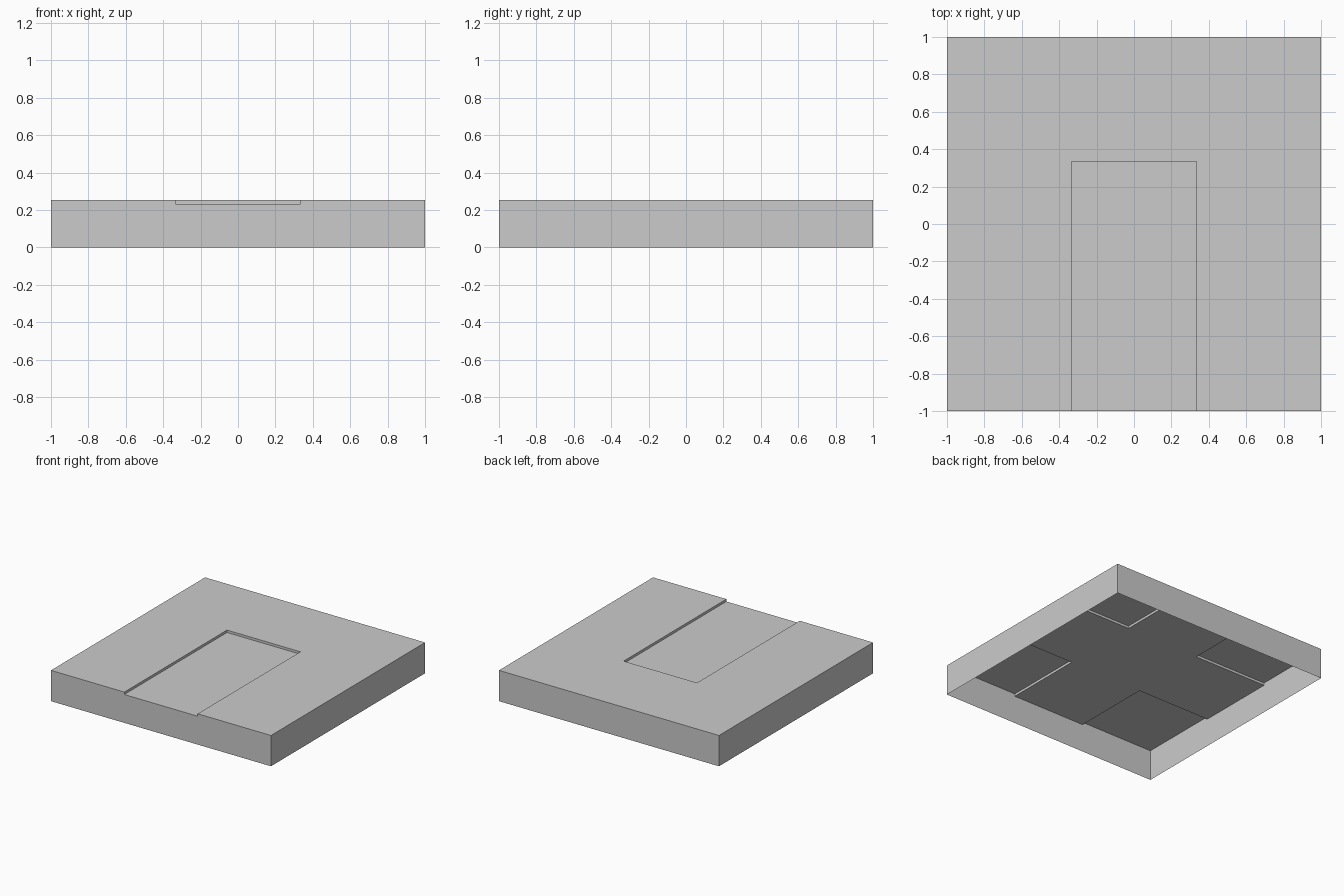
import bpy, bmesh

if "Cube" in bpy.data.objects:
    bpy.data.objects.remove(bpy.data.objects["Cube"])

GRID = (-1, -1/3, 1/3, 1)      # 3 x 3 layout
FLOOR, TOP = 0.233, 0.253      # path level and surface level
SIDES = {"left": (-1, 0), "right": (1, 0), "front": (0, -1), "back": (0, 1)}

bm = bmesh.new()


def flat(i, j, z):
    """Upward facing cell at column i, row j."""
    x0, x1, y0, y1 = GRID[i], GRID[i + 1], GRID[j], GRID[j + 1]
    bm.faces.new([bm.verts.new((x, y, z)) for x, y in
                  ((x0, y0), (x1, y0), (x1, y1), (x0, y1))])


def wall(i, j, side, z0, z1):
    """Outward facing wall on one side of a cell."""
    x0, x1, y0, y1 = GRID[i], GRID[i + 1], GRID[j], GRID[j + 1]
    a, b = {"front": ((x0, y0), (x1, y0)), "right": ((x1, y0), (x1, y1)),
            "back": ((x1, y1), (x0, y1)), "left": ((x0, y1), (x0, y0))}[side]
    bm.faces.new([bm.verts.new((*p, z)) for p, z in
                  ((a, z0), (b, z0), (b, z1), (a, z1))])


for i in range(3):
    for j in range(3):
        in_cross = i == 1 or j == 1
        is_path = i == 1 and j < 2
        corner = not in_cross
        # Cross-shaped path floor, also running under the side covers
        if in_cross:
            flat(i, j, FLOOR)
        # Raised surface everywhere except the open path
        if not is_path:
            flat(i, j, TOP)
        for side, (dx, dy) in SIDES.items():
            ni, nj = i + dx, j + dy
            if not (0 <= ni < 3 and 0 <= nj < 3):
                # Outer skirt, open underneath
                wall(i, j, side, 0, FLOOR if is_path else TOP)
            elif corner or (not is_path and (ni, nj) == (1, 1)):
                # Small steps down to the path
                wall(i, j, side, FLOOR, TOP)

bmesh.ops.remove_doubles(bm, verts=bm.verts, dist=1e-5)
bmesh.ops.dissolve_limit(bm, angle_limit=0.01, verts=bm.verts, edges=bm.edges)

mesh = bpy.data.meshes.new("path_tile")
bm.to_mesh(mesh)
bm.free()
tile = bpy.data.objects.new("path_tile", mesh)
bpy.context.collection.objects.link(tile)
